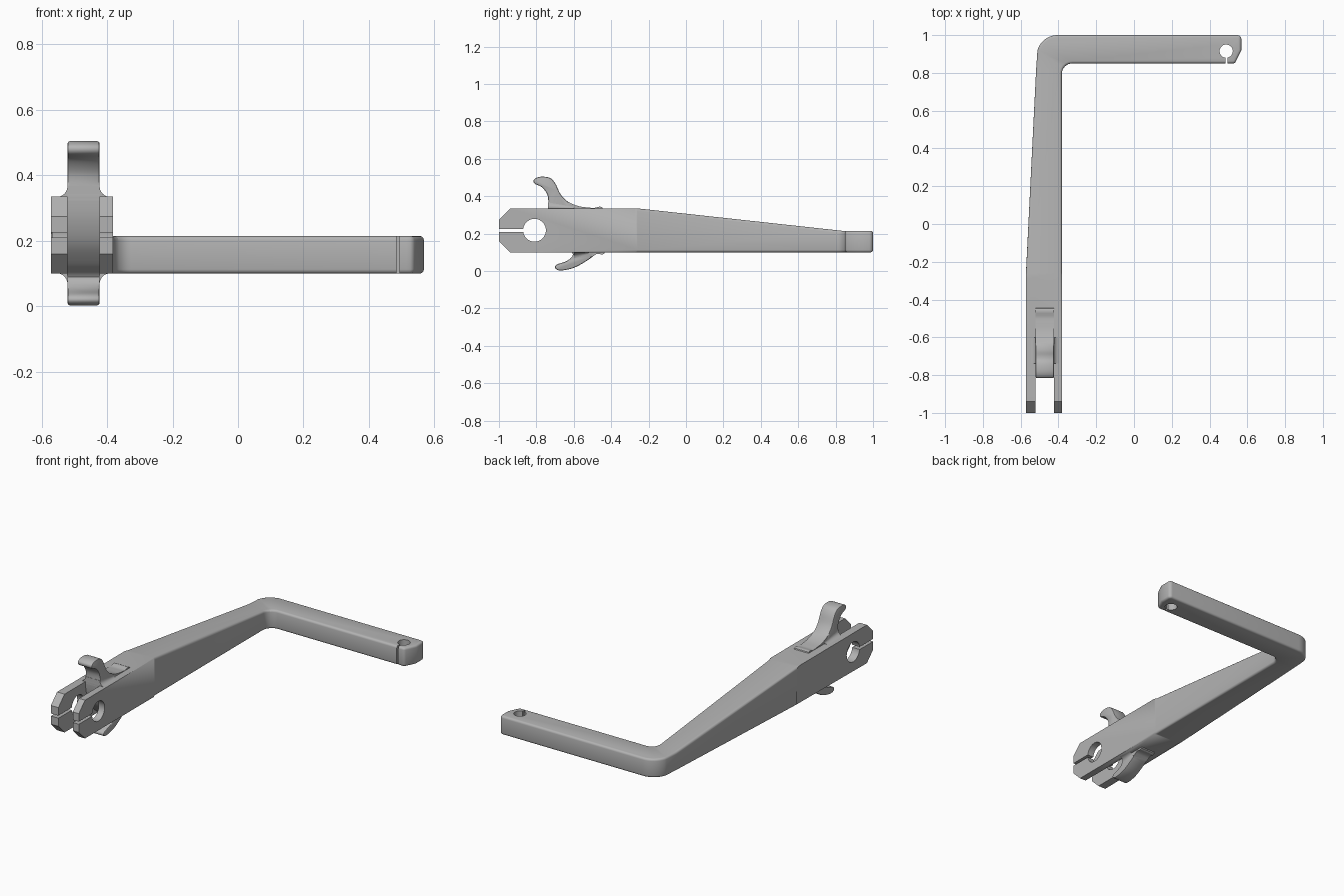
import bpy, bmesh, math
from mathutils import Vector

cube = bpy.data.objects.get("Cube")
if cube:
    bpy.data.objects.remove(cube, do_unlink=True)

grey = bpy.data.materials.new("plain grey")
grey.use_nodes = True
colour = (0.45, 0.45, 0.45, 1)
grey.diffuse_color = colour
grey.node_tree.nodes["Principled BSDF"].inputs["Base Color"].default_value = colour


def prism_mesh(pts, axis, lo, hi):
    """Extrude a closed outline along x, y or z."""
    place = {"x": lambda a, b, d: (d, a, b),
             "y": lambda a, b, d: (a, d, b),
             "z": lambda a, b, d: (a, b, d)}[axis]
    bm = bmesh.new()
    rings = [[bm.verts.new(place(a, b, d)) for a, b in pts] for d in (lo, hi)]
    for ring in rings:
        bm.faces.new(ring)
    n = len(pts)
    for i in range(n):
        j = (i + 1) % n
        bm.faces.new((rings[0][i], rings[0][j], rings[1][j], rings[1][i]))
    bmesh.ops.recalc_face_normals(bm, faces=bm.faces)
    return bm


def add_object(name, bm):
    bmesh.ops.recalc_face_normals(bm, faces=bm.faces)
    mesh = bpy.data.meshes.new(name)
    bm.to_mesh(mesh)
    bm.free()
    mesh.materials.append(grey)
    ob = bpy.data.objects.new(name, mesh)
    bpy.context.collection.objects.link(ob)
    return ob


def activate(ob):
    bpy.ops.object.select_all(action="DESELECT")
    ob.select_set(True)
    bpy.context.view_layer.objects.active = ob


def shade(ob):
    activate(ob)
    bpy.ops.object.shade_smooth_by_angle(angle=math.radians(32))


def arc(cx, cy, r, start, end, n):
    steps = [math.radians(start + (end - start) * i / n) for i in range(n + 1)]
    return [(cx + r * math.cos(t), cy + r * math.sin(t)) for t in steps]


def circle(cx, cy, r, n=40):
    return arc(cx, cy, r, 0, 360, n)[:-1]


def box(a0, a1, b0, b1):
    return [(a0, b0), (a1, b0), (a1, b1), (a0, b1)]


def spline(pts, steps=5):
    """Closed smooth curve through the points."""
    out, n = [], len(pts)
    p = [Vector(q) for q in pts]
    for i in range(n):
        a, b, c, d = p[i - 1], p[i], p[(i + 1) % n], p[(i + 2) % n]
        for k in range(steps):
            t = k / steps
            out.append(tuple(0.5 * (2 * b + (c - a) * t + (2 * a - 5 * b + 4 * c - d) * t ** 2
                                    + (3 * b - a - 3 * c + d) * t ** 3)))
    return out


def interpolate(table, y):
    for (y0, z0), (y1, z1) in zip(table, table[1:]):
        if y <= y1:
            return z0 + (z1 - z0) * (y - y0) / (y1 - y0)
    return table[-1][1]


# Lever body: plan outline, then heights set along the length
plan = [(-0.572, -1), (-0.382, -1)]
plan += arc(-0.327, 0.795, 0.055, 180, 90, 8)
plan += [(0.515, 0.85)] + arc(0.523, 0.868, 0.018, -80, -25, 3)
plan += [(0.568, 0.92)] + arc(0.548, 0.98, 0.02, 0, 90, 4)
plan += arc(-0.405, 0.89, 0.11, 90, 165, 10)
plan += [(-0.518, 0.82), (-0.572, -0.26)]
top = [(-1, 0.275), (-0.94, 0.335), (-0.26, 0.335), (0.835, 0.215), (1, 0.215)]
bottom = [(-1, 0.16), (-0.94, 0.1), (1, 0.1)]
bm = prism_mesh(plan, "z", 0, 1)
for y in (-0.94, -0.26, 0.835):
    bmesh.ops.bisect_plane(bm, geom=bm.verts[:] + bm.edges[:] + bm.faces[:],
                           plane_co=(0, y, 0), plane_no=(0, 1, 0))
for v in bm.verts:
    v.co.z = interpolate(top if v.co.z > 0.5 else bottom, v.co.y)
bm.normal_update()
rims = [e for e in bm.edges if len(e.link_faces) == 2
        and all(v.co.y > -0.27 for v in e.verts)
        and sorted(abs(f.normal.z) > 0.5 for f in e.link_faces) == [False, True]]
bmesh.ops.bevel(bm, geom=rims, offset=0.013, segments=3, profile=0.5, affect="EDGES")
body = add_object("lever_body", bm)

# Fork slot, pivot hole and slit, cable hole and slit
mid, half = -0.472, 0.049
cutters = [
    (box(-1.1, -0.56, 0, 0.5), "x", mid - half, mid + half),
    (circle(-0.81, 0.218, 0.061), "x", -0.7, -0.3),
    (box(-1.1, -0.82, 0.21, 0.226), "x", -0.7, -0.3),
    (circle(0.488, 0.915, 0.035), "z", 0, 0.4),
    (box(0.484, 0.494, 0.8, 0.9), "z", 0, 0.4),
]
for pts, axis, lo, hi in cutters:
    cutter = add_object("cutter", prism_mesh(pts, axis, lo, hi))
    cutter.hide_render = True
    activate(body)
    mod = body.modifiers.new("cut", "BOOLEAN")
    mod.operation, mod.solver, mod.object = "DIFFERENCE", "EXACT", cutter
    bpy.ops.object.modifier_apply(modifier=mod.name)
    bpy.data.objects.remove(cutter, do_unlink=True)
shade(body)

# Central blade: upper hook, concave fork root and lower tab
outline = spline([
    (-0.44, 0.325), (-0.5, 0.337), (-0.57, 0.346), (-0.63, 0.37), (-0.67, 0.41),
    (-0.70, 0.47), (-0.73, 0.499), (-0.78, 0.504), (-0.812, 0.49), (-0.81, 0.468),
    (-0.77, 0.448), (-0.742, 0.41), (-0.736, 0.37), (-0.738, 0.33), (-0.728, 0.26),
    (-0.70, 0.19), (-0.65, 0.13), (-0.605, 0.09), (-0.635, 0.055), (-0.69, 0.035),
    (-0.699, 0.015), (-0.67, 0.003), (-0.6, 0.017), (-0.53, 0.055), (-0.48, 0.09),
    (-0.43, 0.11)])
bm = prism_mesh(outline, "x", mid - half, mid + half)
edges = [e for e in bm.edges if abs(e.verts[0].co.x - e.verts[1].co.x) < 0.001
         and all(v.co.z > 0.365 or v.co.z < 0.07 for v in e.verts)]
bmesh.ops.bevel(bm, geom=edges, offset=0.007, segments=2, profile=0.5, affect="EDGES")
shade(add_object("hook_blade", bm))

# Fillets blending the hook and tab into the fork
r = 0.033
for name, z, s, y0, y1 in (("hook_fillet", 0.334, 1, -0.738, -0.6),
                           ("tab_fillet", 0.101, -1, -0.6, -0.52)):
    side = [(half + r - r * math.sin(t), r - r * math.cos(t))
            for t in (math.pi / 2 * i / 6 for i in range(7))]
    right = [(mid + a, z + s * b) for a, b in side]
    left = [(mid - a, z + s * b) for a, b in reversed(side)]
    base = [(mid - half - r, z - s * 0.01), (mid + half + r, z - s * 0.01)]
    bm = prism_mesh(right + left + base, "y", y0, y1)
    # Sink the rear end so the fillet fades into the body
    for v in bm.verts:
        if v.co.y > y0 + 0.01 and (v.co.z - z) * s > 0:
            v.co.z = z + (v.co.z - z) * 0.3
    shade(add_object(name, bm))
